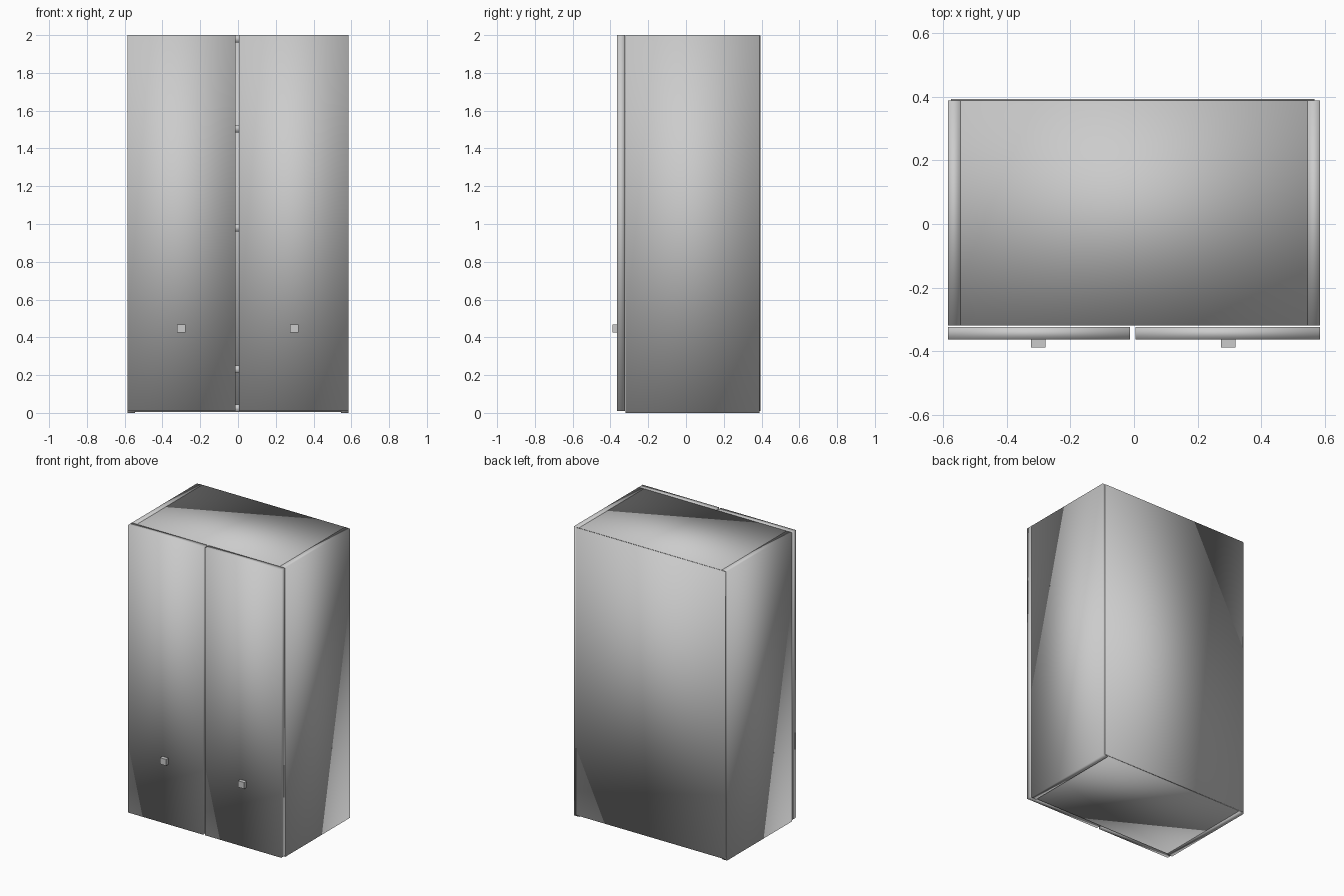
import bpy
import bmesh

old = bpy.data.objects.get("Cube")
if old:
    bpy.data.objects.remove(old, do_unlink=True)

grey = bpy.data.materials.new("light grey")
grey.use_nodes = True
colour = (0.6, 0.6, 0.6, 1)
grey.diffuse_color = colour
grey.node_tree.nodes["Principled BSDF"].inputs["Base Color"].default_value = colour


def box(name, x, y, z, smooth=True, bevel=0):
    """Box between pairs of x, y and z limits."""
    mesh = bpy.data.meshes.new(name)
    bm = bmesh.new()
    bmesh.ops.create_cube(bm, size=1)
    for v in bm.verts:
        v.co = [lim[0] if c < 0 else lim[1] for c, lim in zip(v.co, (x, y, z))]
    if bevel:
        edges = [e for e in bm.edges if all(v.co.y == y[0] for v in e.verts)]
        bmesh.ops.bevel(bm, geom=edges, offset=bevel, segments=1, affect='EDGES')
    for f in bm.faces:
        f.smooth = smooth
    bm.to_mesh(mesh)
    bm.free()
    mesh.materials.append(grey)
    obj = bpy.data.objects.new(name, mesh)
    bpy.context.collection.objects.link(obj)
    return obj


HALF, INNER = 0.586, 0.546
FRONT, BACK = -0.32, 0.388

# Carcass sides
for side, s in (("left", 1), ("right", -1)):
    box(side + "_side_panel", sorted((s * INNER, s * HALF)), (FRONT, BACK), (0, 2))

# Top, bottom and inner shelves
box("top_panel", (-INNER, INNER), (FRONT, BACK), (1.96, 2))
box("bottom_panel", (-INNER, INNER), (FRONT, BACK), (0.005, 0.045))
for name, z in (("upper", 1.485), ("middle", 0.96), ("lower", 0.21)):
    box(name + "_shelf", (-INNER, INNER), (FRONT + 0.02, BACK), (z, z + 0.04))

# Thin back panel
box("back_panel", (-0.576, 0.568), (BACK, 0.394), (0.01, 1.998))

# Doors with softened front edges, and square knobs
for side, x, knob in (("left", (0.004, HALF), 0.297), ("right", (-HALF, -0.012), -0.301)):
    box(side + "_door", x, (-0.364, -0.324), (0.01, 2), bevel=0.003)
    box(side + "_knob", (knob - 0.023, knob + 0.023), (-0.389, -0.362), (0.425, 0.469),
        smooth=False)
